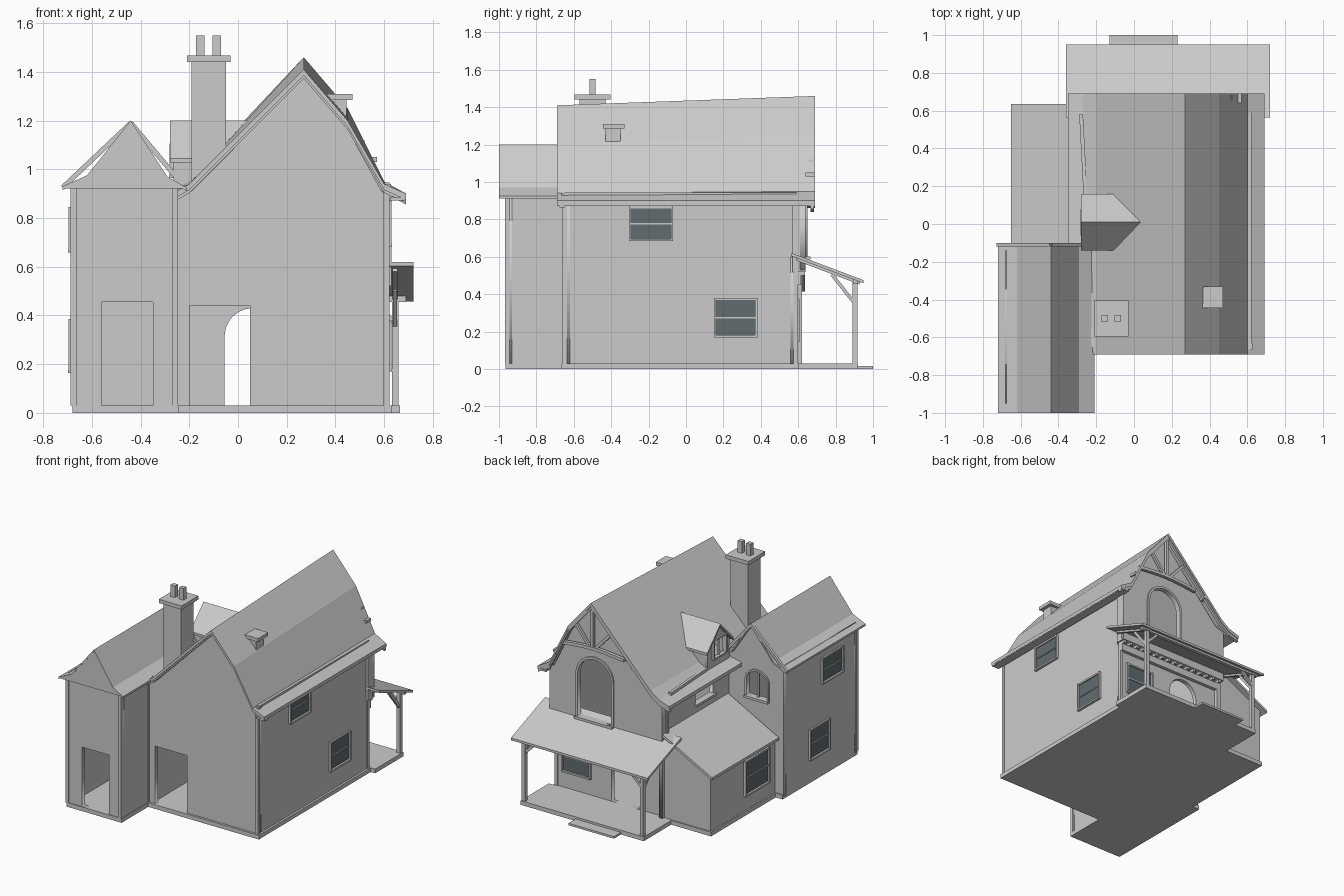
import bpy, math
from mathutils import Matrix, Vector

if "Cube" in bpy.data.objects:
    bpy.data.objects.remove(bpy.data.objects["Cube"])

glass = bpy.data.materials.new("glass")
glass.diffuse_color = (0.12, 0.15, 0.16, 1)
glass.use_nodes = True
glass.node_tree.nodes["Principled BSDF"].inputs["Base Color"].default_value = glass.diffuse_color


def add(name, verts, faces, mat=None):
    me = bpy.data.meshes.new(name)
    me.from_pydata(verts, [], faces)
    ob = bpy.data.objects.new(name, me)
    bpy.context.collection.objects.link(ob)
    if mat:
        me.materials.append(mat)
    return ob


def loft(name, a, b, mat=None):
    """Solid between two matching closed loops."""
    n = len(a)
    faces = [(i, (i + 1) % n, n + (i + 1) % n, n + i) for i in range(n)]
    faces += [tuple(range(n))[::-1], tuple(range(n, 2 * n))]
    ob = add(name, list(a) + list(b), faces, mat)
    return ob


def box(name, x0, x1, y0, y1, z0, z1, mat=None):
    ring = [(x0, y0), (x1, y0), (x1, y1), (x0, y1)]
    return loft(name, [(x, y, z0) for x, y in ring], [(x, y, z1) for x, y in ring], mat)


def beam(name, p, q, w=0.02, h=0.02):
    p, q = Vector(p), Vector(q)
    d = (q - p).normalized()
    s = d.cross(Vector((0, 0, 1)))
    s = s.normalized() if s.length > 0.01 else Vector((1, 0, 0))
    u = s.cross(d)
    ring = [s * i * w / 2 + u * j * h / 2 for i, j in ((-1, -1), (1, -1), (1, 1), (-1, 1))]
    return loft(name, [p + r for r in ring], [q + r for r in ring])


def slab(name, axis, c0, c1, outline, *holes):
    """Wall panel facing x or y with openings, from a filled curve."""
    cu = bpy.data.curves.new(name, 'CURVE')
    cu.dimensions, cu.fill_mode, cu.extrude = '2D', 'BOTH', (c1 - c0) / 2
    for pts in (outline,) + holes:
        sp = cu.splines.new('POLY')
        sp.points.add(len(pts) - 1)
        sp.use_cyclic_u = True
        for p, (u, v) in zip(sp.points, pts):
            p.co = (u, v, 0, 1)
    tmp = bpy.data.objects.new(name + "_outline", cu)
    bpy.context.collection.objects.link(tmp)
    dg = bpy.context.evaluated_depsgraph_get()
    me = bpy.data.meshes.new_from_object(tmp.evaluated_get(dg))
    bpy.data.objects.remove(tmp)
    c = (c0 + c1) / 2
    if axis == 'y':
        me.transform(Matrix(((1, 0, 0, 0), (0, 0, -1, c), (0, 1, 0, 0), (0, 0, 0, 1))))
    else:
        me.transform(Matrix(((0, 0, 1, c), (1, 0, 0, 0), (0, 1, 0, 0), (0, 0, 0, 1))))
    ob = bpy.data.objects.new(name, me)
    bpy.context.collection.objects.link(ob)
    return ob


def rect(u0, u1, v0, v1):
    return [(u0, v0), (u1, v0), (u1, v1), (u0, v1)]


def arch(c, r, v0, top, rise=None, n=12):
    rise = rise or r
    return [(c - r, v0), (c + r, v0)] + [
        (c + r * math.cos(math.pi * i / n), top - rise + rise * math.sin(math.pi * i / n))
        for i in range(n + 1)]


def roof(name, p0, p1, y0, y1, t):
    def loop(p, y):
        return [(x, y, z) for x, z in p] + [(x, y, z - t) for x, z in reversed(p)]
    return loft(name, loop(p0, y0), loop(p1, y1))


def window(name, axis, c, out, u0, u1, v0, v1, pane=True):
    """Pane, frame and middle rail standing proud of a wall at c."""
    def bar(nm, a0, a1, b0, b1, d, mat=None):
        lo, hi = sorted((c - out * 0.01, c + out * d))
        if axis == 'x':
            box(nm, lo, hi, a0, a1, b0, b1, mat)
        else:
            box(nm, a0, a1, lo, hi, b0, b1, mat)
    if pane:
        bar(name + "_pane", u0, u1, v0, v1, 0.004, glass)
        bar(name + "_rail", u0, u1, (v0 + v1) / 2 - .004, (v0 + v1) / 2 + .004, 0.01)
    for i, u in enumerate((u0, u1)):
        bar(f"{name}_jamb_{i}", u - .006, u + .006, v0 - .005, v1 + .005, 0.016)
    bar(name + "_sill", u0, u1, v0 - .006, v0 + .006, 0.018)
    bar(name + "_head", u0, u1, v1 - .006, v1 + .006, 0.012)


# Ground slabs and step
box("main_plinth", -.27, .63, -.665, .61, 0, .03)
box("wing_plinth", -.68, -.245, -.965, -.12, 0, .03)
box("extension_plinth", -.625, -.25, -.13, .61, 0, .03)
box("porch_floor", -.31, .665, .6, .92, 0, .03)
box("porch_step", -.13, .23, .91, 1.0, 0, .015)

# Main house walls
gable = [(-.25, .02), (.615, .02), (.615, .895), (.59, .91), (.45, 1.165), (.27, 1.375), (-.19, .91), (-.25, .895)]
slab("main_front_wall", 'y', -.65, -.62, gable, rect(-.2, .05, .03, .44))
slab("main_back_wall", 'y', .56, .59, rect(-.25, .615, .02, .6), arch(.06, .115, .03, .43))
slab("main_right_wall", 'x', .585, .615, rect(-.64, .58, .02, .9))
slab("main_left_wall", 'x', -.25, -.22, rect(-.64, .62, .02, .9), rect(.05, .25, .71, .85))
box("left_window_sill", -.27, -.22, .04, .26, .695, .712)
for x in (-.258, .61):
    for y in (-.655, .58):
        box("corner_board", x - .012, x + .012, y - .005, y + .018, .03, .9)

# Jettied upper storey at the back
upper = [(-.26, .53), (.63, .53), (.63, .9), (.595, .91), (.45, 1.21), (.27, 1.425), (-.19, .92), (-.26, .895)]
slab("jetty_wall", 'y', .61, .64, upper, arch(.27, .135, .6, 1.04))
box("jetty_underside", -.26, .63, .57, .64, .52, .535)
box("jetty_right_return", .605, .63, .57, .62, .53, .9)
box("jetty_left_return", -.26, -.235, .57, .62, .53, .9)
box("jetty_beam", -.25, .62, .59, .615, .45, .5)
for i in range(16):
    box("joist_end", -.24 + i * .056, -.22 + i * .056, .59, .635, .5, .522)
box("arch_sill", .12, .42, .6, .665, .585, .602)
ring_o, ring_i = arch(.27, .15, .6, 1.055), arch(.27, .133, .602, 1.038)
slab("arch_frame", 'y', .635, .65, ring_o, ring_i)

# Main roof: ridge rises toward the back
pf = [(-.35, .885), (-.27, .9), (-.2, .94), (.27, 1.41), (.45, 1.2), (.6, .94), (.69, .9)]
pb = [(-.35, .885), (-.27, .91), (-.2, .96), (.27, 1.46), (.45, 1.25), (.6, .95), (.69, .9)]
roof("main_roof", pf, pb, -.69, .69, .025)
box("eave_right", .625, .685, -.69, .69, .872, .885)
box("gutter_right", .602, .622, -.65, .59, .925, .945)
box("gutter_box", .595, .628, -.665, -.63, .9, .94)
beam("gutter_left", (-.28, .58, .915), (-.215, -.65, .925), .02, .02)
edge = [(x, z - .02) for x, z in pb]
roof("back_bargeboard", edge, edge, .665, .685, .025)
edge = [(x, z - .015) for x, z in pf[1:]]
roof("front_bargeboard", edge, edge, -.675, -.65, .022)

# Gable truss at the back
y = .668
beam("king_post", (.27, y, 1.12), (.27, y, 1.43), .02, .02)
for s, x, z in ((-1, .12, 1.27), (1, .4, 1.27)):
    beam("truss_brace", (.27 + s * .02, y, 1.13), (x, y, z), .018, .02)
collar = [(.02 + .5 * i / 8, 1.12 + .02 * math.sin(math.pi * i / 8)) for i in range(9)]
roof("truss_collar", collar, collar, y - .012, y + .012, .022)
for x in (-.06, .28 * 2):
    box("purlin_end", x - .01, x + .01, .64, .69, 1.03 if x > 0 else 1.07, 1.05 if x > 0 else 1.09)

# Front-left wing
wp = [(-.72, .93), (-.62, .975), (-.5, 1.125), (-.44, 1.2), (-.29, .97), (-.21, .925)]
wall_gable = [(-.68, .02), (-.25, .02), (-.25, .93)] + [(x, z - .008) for x, z in wp[4:0:-1]] + [(-.68, .93)]
slab("wing_front_wall", 'y', -.96, -.93, rect(-.68, -.25, .02, .93), rect(-.56, -.35, .03, .455))
slab("wing_back_wall", 'y', -.16, -.13, wall_gable, arch(-.475, .085, .67, .86, .07))
box("wing_back_sill", -.57, -.38, -.16, -.105, .655, .672)
slab("wing_back_frame", 'y', -.135, -.12, arch(-.475, .095, .67, .87, .08), arch(-.475, .082, .672, .857, .067))
box("wing_back_mullion", -.482, -.468, -.15, -.135, .67, .86)
slab("wing_left_wall", 'x', -.68, -.65, rect(-.95, -.14, .02, .95))
slab("wing_right_wall", 'x', -.28, -.25, rect(-.95, -.14, .02, .94))
slab("wing_front_gable", 'y', -.998, -.955, [(-.71, .922), (-.22, .922)] + [(x, z - .005) for x, z in wp[4:0:-1]])
roof("wing_roof", wp, wp, -1.0, -.1, .014)
beam("wing_barge_left", (-.72, -.11, .925), (-.44, -.11, 1.19), .02, .02)
beam("wing_barge_right", (-.44, -.11, 1.19), (-.23, -.11, .94), .02, .02)
for x in (-.675, -.258):
    box("wing_corner_board", x - .012, x + .012, -.968, -.945, .03, .925)

# Side extension under a lean-to roof
ext = [(-.615, .02), (-.25, .02), (-.25, .62), (-.615, .43)]
loft("extension_walls", [(x, -.13, z) for x, z in ext], [(x, .6, z) for x, z in ext])
lean = [(-.65, .435), (-.25, .645)]
roof("extension_roof", lean, lean, -.12, .635, .02)

# Dormer on the left slope
cheek = [(-.26, .86), (-.26, 1.045), (-.09, 1.045)]
for y in (-.115, .115):
    loft("dormer_cheek", [(x, y, z) for x, z in cheek], [(x, y + .02, z) for x, z in cheek])
slab("dormer_face", 'x', -.265, -.245, [(-.115, .88), (.135, .88), (.135, 1.045), (.01, 1.18), (-.115, 1.045)],
     rect(-.06, .08, .97, 1.1))
for k in (-.15, .15):
    tri = [(-.28, .01 + k, 1.045), (-.28, .01, 1.2), (.05, .01, 1.2), (-.1, .01 + k, 1.045)]
    loft("dormer_roof", tri, [(a, b, c - .018) for a, b, c in tri])
window("dormer_window", 'x', -.265, -1, -.06, .08, .97, 1.1, False)
box("dormer_mullion", -.27, -.255, .005, .015, .97, 1.1)

# Chimneys
box("chimney_shaft", -.19, -.05, -.57, -.43, .85, 1.44)
box("chimney_cap", -.21, -.03, -.595, -.405, 1.44, 1.467)
for x in (-.155, -.087):
    box("chimney_pot", x - .017, x + .017, -.517, -.483, 1.46, 1.55)
box("vent_shaft", .385, .445, -.43, -.35, 1.15, 1.29)
box("vent_cap", .36, .47, -.445, -.33, 1.285, 1.31)

# Back porch
top = [(.565, .62), (.95, .475)]
loft("porch_roof", [(-.36, a, z) for a, z in top] + [(-.36, a, z - .017) for a, z in top[::-1]],
     [(.72, a, z) for a, z in top] + [(.72, a, z - .017) for a, z in top[::-1]])
beam("porch_front_beam", (-.33, .905, .468), (.69, .905, .468), .025, .025)
for x, s in ((-.29, 1), (.645, -1)):
    box("porch_post", x - .013, x + .013, .89, .916, .03, .47)
    beam("porch_side_brace", (x, .895, .36), (x, .78, .505), .016, .018)
    beam("porch_front_brace", (x, .905, .37), (x + s * .09, .905, .46), .016, .018)
    beam("porch_rafter", (x, .59, .59), (x, .93, .462), .02, .02)

# Windows
window("right_upper_window", 'x', .615, 1, -.3, -.075, .69, .865)
window("right_lower_window", 'x', .615, 1, .155, .375, .175, .375)
window("wing_upper_window", 'x', -.68, -1, -.79, -.56, .665, .84)
window("wing_lower_window", 'x', -.68, -1, -.64, -.42, .17, .38)
window("extension_window", 'x', -.615, -1, -.05, .22, .14, .38)
window("porch_window", 'y', .59, 1, .34, .56, .15, .37)

# Consistent normals
import bmesh
for ob in bpy.context.collection.objects:
    bm = bmesh.new()
    bm.from_mesh(ob.data)
    bmesh.ops.remove_doubles(bm, verts=bm.verts, dist=1e-5)
    bmesh.ops.recalc_face_normals(bm, faces=bm.faces)
    bm.to_mesh(ob.data)
    bm.free()
